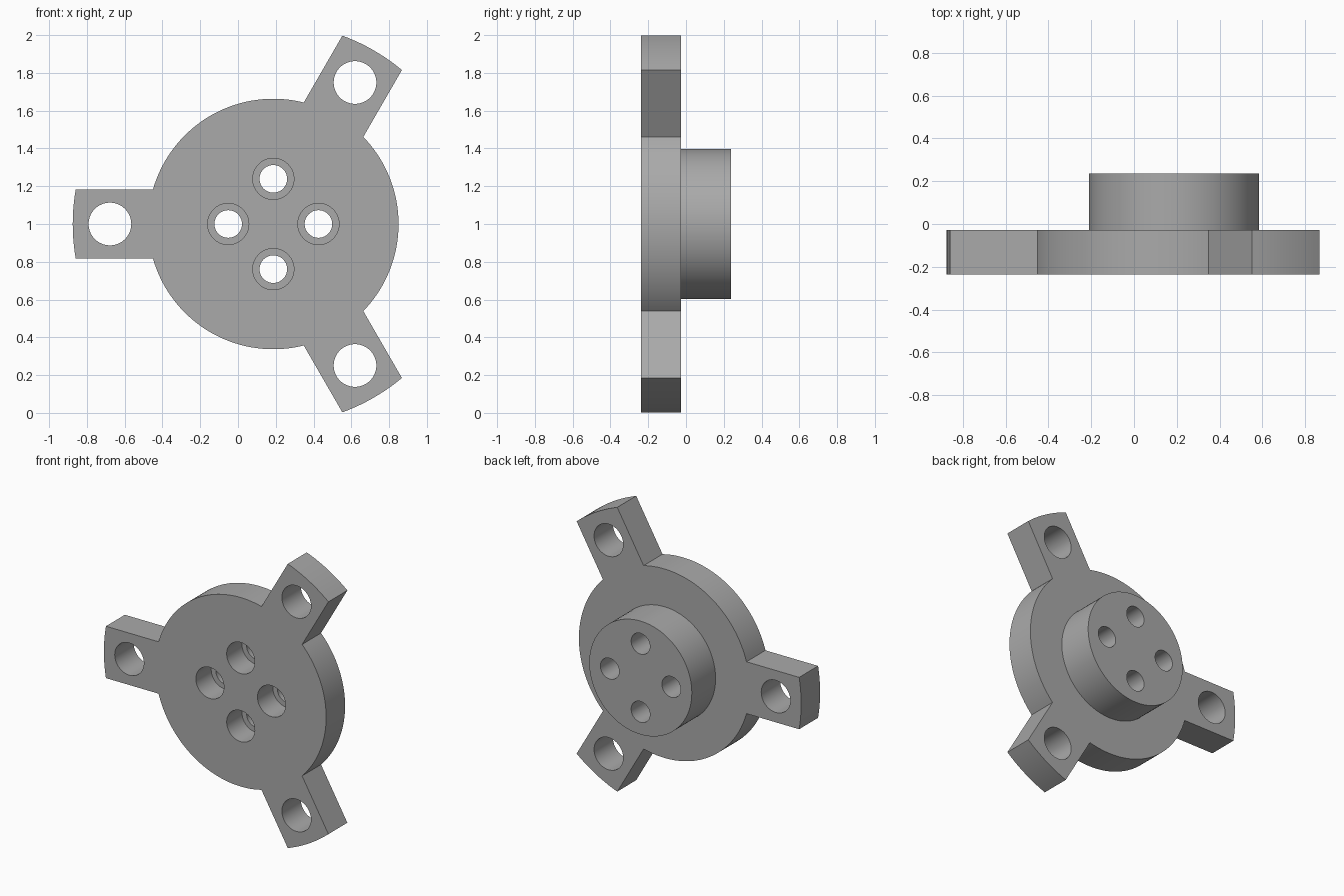
import bpy, bmesh
from math import sin, cos, asin, pi, radians, tau
from mathutils import Matrix

if "Cube" in bpy.data.objects:
    bpy.data.objects.remove(bpy.data.objects["Cube"])

CX, CZ = 0.187, 1.0                        # axis of the flange
FRONT, STEP, BACK = -0.237, -0.027, 0.237  # front face, plate back, hub back
DISC_R, HUB_R, LUG_R, LUG_HALF = 0.663, 0.398, 1.062, 0.182
BORE_DEPTH = 0.17
LUG_ANGLES = [radians(a) for a in (60, 180, 300)]

steel = bpy.data.materials.new("plain_grey")
steel.use_nodes = True
GREY = (0.4, 0.4, 0.4, 1)
steel.diffuse_color = GREY
steel.node_tree.nodes["Principled BSDF"].inputs["Base Color"].default_value = GREY


def finish(bm, name):
    bmesh.ops.recalc_face_normals(bm, faces=bm.faces)
    mesh = bpy.data.meshes.new(name)
    bm.to_mesh(mesh)
    bm.free()
    mesh.materials.append(steel)
    ob = bpy.data.objects.new(name, mesh)
    bpy.context.collection.objects.link(ob)
    return ob


def cylinder(name, x, z, r, y0, y1, sides=64):
    bm = bmesh.new()
    place = Matrix.Translation((x, (y0 + y1) / 2, z)) @ Matrix.Rotation(pi / 2, 4, "X")
    bmesh.ops.create_cone(bm, cap_ends=True, segments=sides, radius1=r, radius2=r,
                          depth=y1 - y0, matrix=place)
    return finish(bm, name)


def arc(r, a0, a1, steps):
    return [(CX + r * cos(a), CZ + r * sin(a))
            for a in (a0 + (a1 - a0) * i / steps for i in range(steps + 1))]


def combine(target, tool, operation):
    mod = target.modifiers.new(tool.name, "BOOLEAN")
    mod.operation, mod.solver, mod.object = operation, "EXACT", tool
    bpy.context.view_layer.objects.active = target
    bpy.ops.object.modifier_apply(modifier=mod.name)
    bpy.data.objects.remove(tool)


# Plate outline: lug tips joined by the disc rim between them
tip, root = asin(LUG_HALF / LUG_R), asin(LUG_HALF / DISC_R)
outline = []
for a in LUG_ANGLES:
    outline += arc(LUG_R, a - tip, a + tip, 10)
    outline += arc(DISC_R, a + root, a + tau / 3 - root, 36)

bm = bmesh.new()
face = bm.faces.new([bm.verts.new((x, FRONT, z)) for x, z in outline])
ext = bmesh.ops.extrude_face_region(bm, geom=[face])
bmesh.ops.translate(bm, vec=(0, STEP - FRONT, 0),
                    verts=[v for v in ext["geom"] if isinstance(v, bmesh.types.BMVert)])
flange = finish(bm, "mounting_flange")

# Hub on the back, sunk a little so that it fuses with the plate
combine(flange, cylinder("hub", CX, CZ, HUB_R, STEP - 0.05, BACK, 96), "UNION")

# Bolt holes in the lugs
for a in LUG_ANGLES:
    hole = cylinder("lug_hole", CX + 0.865 * cos(a), CZ + 0.865 * sin(a), 0.113, -0.4, 0.1)
    combine(flange, hole, "DIFFERENCE")

# Counterbored screw holes through the hub
for i in range(4):
    x, z = CX + 0.239 * cos(i * pi / 2), CZ + 0.239 * sin(i * pi / 2)
    combine(flange, cylinder("screw_hole", x, z, 0.073, -0.4, 0.4), "DIFFERENCE")
    combine(flange, cylinder("counterbore", x, z, 0.109, -0.4, FRONT + BORE_DEPTH), "DIFFERENCE")

bpy.ops.object.select_all(action="DESELECT")
flange.select_set(True)
bpy.context.view_layer.objects.active = flange
bpy.ops.object.shade_smooth_by_angle(angle=radians(30))
